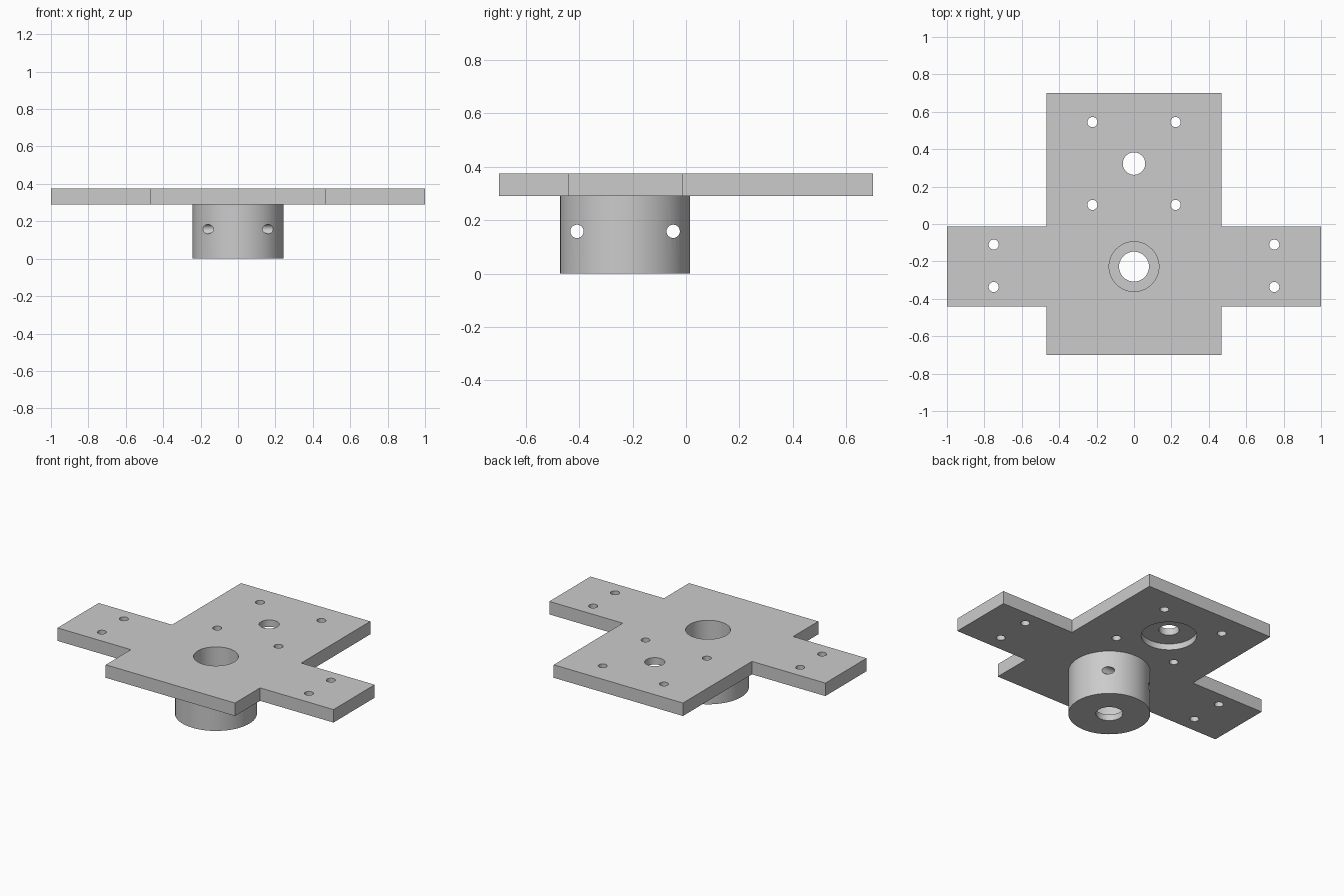
import bpy, bmesh, math
from mathutils import Matrix, Vector

cube = bpy.data.objects.get("Cube")
if cube:
    bpy.data.objects.remove(cube, do_unlink=True)

PLATE_BOTTOM, PLATE_TOP = 0.29, 0.375
BOSS_Y = -0.228
BOSS_RADIUS, BORE_RADIUS, OUTLET_RADIUS = 0.243, 0.133, 0.08

grey = bpy.data.materials.new("plain grey")
grey.use_nodes = True
colour = (0.6, 0.6, 0.6, 1)
grey.diffuse_color = colour
grey.node_tree.nodes["Principled BSDF"].inputs["Base Color"].default_value = colour


def new_object(name, bm):
    bmesh.ops.recalc_face_normals(bm, faces=bm.faces)
    mesh = bpy.data.meshes.new(name)
    bm.to_mesh(mesh)
    bm.free()
    mesh.materials.append(grey)
    obj = bpy.data.objects.new(name, mesh)
    bpy.context.collection.objects.link(obj)
    return obj


def cylinder(name, radius, x, y, z0, z1, sides=64):
    bm = bmesh.new()
    bmesh.ops.create_cone(bm, cap_ends=True, segments=sides, radius1=radius,
                          radius2=radius, depth=z1 - z0,
                          matrix=Matrix.Translation((x, y, (z0 + z1) / 2)))
    return new_object(name, bm)


def cross_pin(name, radius, y, z):
    bm = bmesh.new()
    turn = Matrix.Translation((0, y, z)) @ Matrix.Rotation(math.pi / 2, 4, 'Y')
    bmesh.ops.create_cone(bm, cap_ends=True, segments=32, radius1=radius,
                          radius2=radius, depth=1, matrix=turn)
    return new_object(name, bm)


def combine(target, tool, operation):
    mod = target.modifiers.new(tool.name, 'BOOLEAN')
    mod.operation = operation
    mod.solver = 'EXACT'
    mod.object = tool
    bpy.ops.object.select_all(action='DESELECT')
    bpy.context.view_layer.objects.active = target
    target.select_set(True)
    bpy.ops.object.modifier_apply(modifier=mod.name)
    bpy.data.objects.remove(tool, do_unlink=True)


# Cross-shaped plate: half outline mirrored and extruded
half = [(0.468, -0.7), (0.468, -0.44), (1, -0.44), (1, -0.014),
        (0.468, -0.014), (0.468, 0.7)]
outline = half + [(-x, y) for x, y in reversed(half)]
bm = bmesh.new()
face = bm.faces.new([bm.verts.new((x, y, PLATE_BOTTOM)) for x, y in outline])
raised = bmesh.ops.extrude_face_region(bm, geom=[face])["geom"]
bmesh.ops.translate(bm, verts=[v for v in raised if isinstance(v, bmesh.types.BMVert)],
                    vec=Vector((0, 0, PLATE_TOP - PLATE_BOTTOM)))
plate = new_object("mounting_plate", bm)

# Round boss under the plate
boss = cylinder("boss", BOSS_RADIUS, 0, BOSS_Y, 0, PLATE_BOTTOM + 0.04)
combine(plate, boss, 'UNION')

# Wide bore from the top, small outlet through the boss floor
combine(plate, cylinder("bore", BORE_RADIUS, 0, BOSS_Y, 0.04, 0.5), 'DIFFERENCE')
combine(plate, cylinder("outlet", OUTLET_RADIUS, 0, BOSS_Y, -0.1, 0.2), 'DIFFERENCE')

# Rear hole with a shallow recess on the underside
combine(plate, cylinder("rear_hole", 0.06, 0, 0.323, 0.2, 0.5), 'DIFFERENCE')
combine(plate, cylinder("rear_recess", 0.165, 0, 0.323, 0.2, PLATE_BOTTOM + 0.04), 'DIFFERENCE')

# Screw holes in the body and the arms
for x, y in [(0.222, 0.545), (0.222, 0.102), (0.75, -0.11), (0.75, -0.337)]:
    for side in (-1, 1):
        combine(plate, cylinder("screw_hole", 0.027, side * x, y, 0.2, 0.5, 32), 'DIFFERENCE')

# Pin holes running sideways through the boss wall
for side in (-1, 1):
    combine(plate, cross_pin("pin_hole", 0.025, BOSS_Y + side * 0.18, 0.158), 'DIFFERENCE')

bpy.ops.object.select_all(action='DESELECT')
plate.select_set(True)
bpy.context.view_layer.objects.active = plate
bpy.ops.object.shade_smooth_by_angle(angle=math.radians(30))
